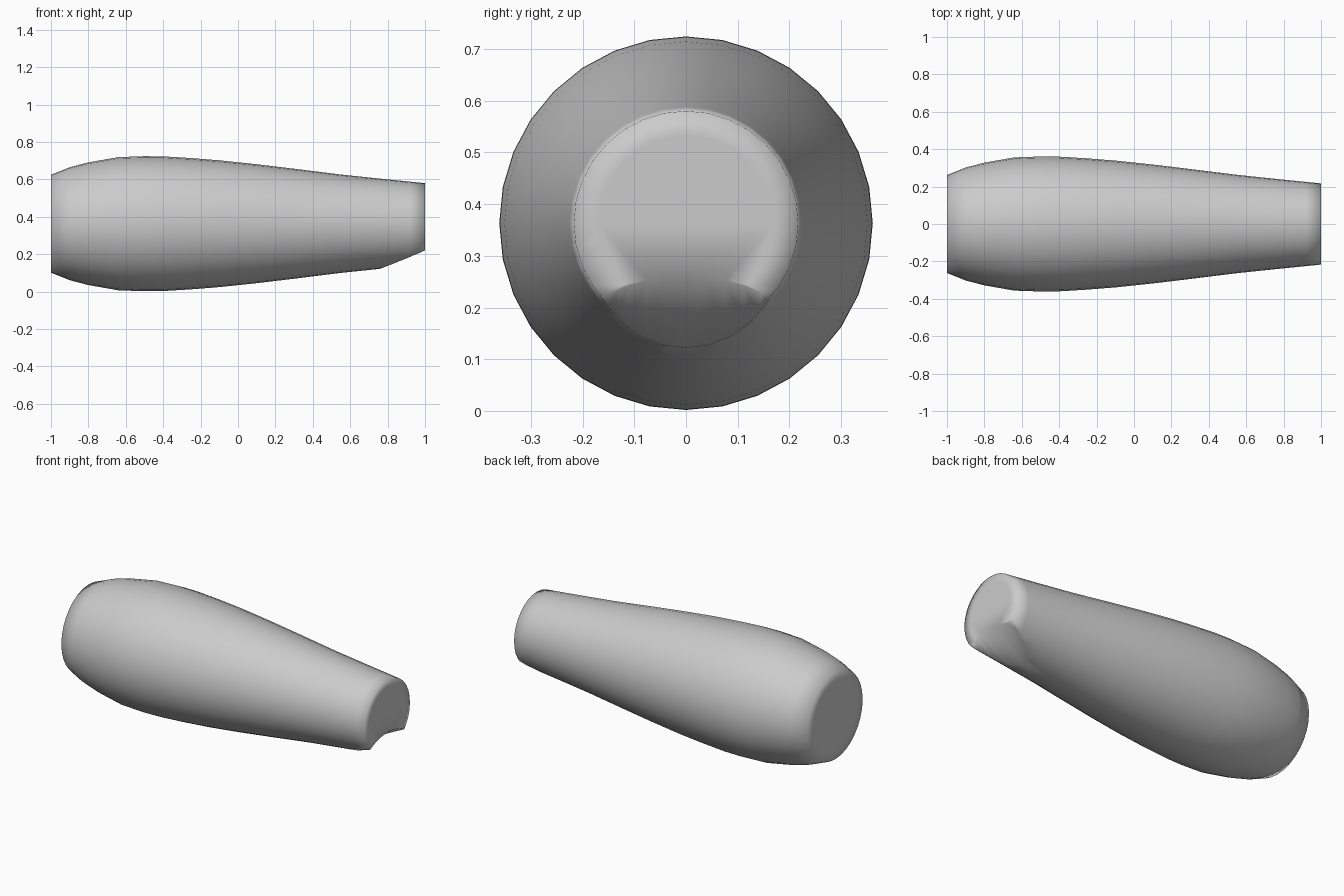
import bpy, bmesh, math
from mathutils import Vector, Matrix

if "Cube" in bpy.data.objects:
    bpy.data.objects.remove(bpy.data.objects["Cube"])

AXIS_Z = 0.363
SIDES = 32

# (x, radius) profile turned around the long axis, with inset rings on both caps
profile = [(-1, 0.20), (-1, 0.262), (-0.9, 0.302), (-0.8, 0.328), (-0.64, 0.356),
           (-0.5, 0.361), (-0.4, 0.36), (-0.25, 0.351), (-0.1, 0.339), (0.1, 0.318),
           (0.3, 0.294), (0.55, 0.263), (0.77, 0.24), (0.92, 0.225), (1, 0.217), (1, 0.17)]

# Tapered handle body
bm = bmesh.new()
rings = []
for x, r in profile:
    rings.append([bm.verts.new((x, r * math.sin(2 * math.pi * i / SIDES),
                                AXIS_Z + r * math.cos(2 * math.pi * i / SIDES)))
                  for i in range(SIDES)])
for a, b in zip(rings, rings[1:]):
    for i in range(SIDES):
        j = (i + 1) % SIDES
        bm.faces.new((a[i], a[j], b[j], b[i]))
bm.faces.new(rings[0])
bm.faces.new(rings[-1])
bmesh.ops.recalc_face_normals(bm, faces=bm.faces)
mesh = bpy.data.meshes.new("handle_body")
bm.to_mesh(mesh)
bm.free()
body = bpy.data.objects.new("handle_body", mesh)
bpy.context.collection.objects.link(body)

# Slanted round cutter for the scoop under the narrow end
start, end = Vector((0.77, 0, 0.128)), Vector((1, 0, 0.262))
along = (end - start).normalized()
radius = 0.39
down = Vector((along.z, 0, -along.x))
bpy.ops.mesh.primitive_cylinder_add(vertices=64, radius=radius, depth=1.4,
                                    location=(start + end) / 2 + down * radius,
                                    rotation=along.to_track_quat('Z', 'Y').to_euler())
cutter = bpy.context.object
cutter.name = "scoop_cutter"
cutter.hide_render = True

cut = body.modifiers.new("scoop", 'BOOLEAN')
cut.operation = 'DIFFERENCE'
cut.solver = 'EXACT'
cut.object = cutter

# Apply the cut, drop the cutter, shade softly all over
bpy.ops.object.select_all(action='DESELECT')
body.select_set(True)
bpy.context.view_layer.objects.active = body
bpy.ops.object.modifier_apply(modifier=cut.name)
bpy.data.objects.remove(cutter)
bpy.ops.object.shade_smooth()
